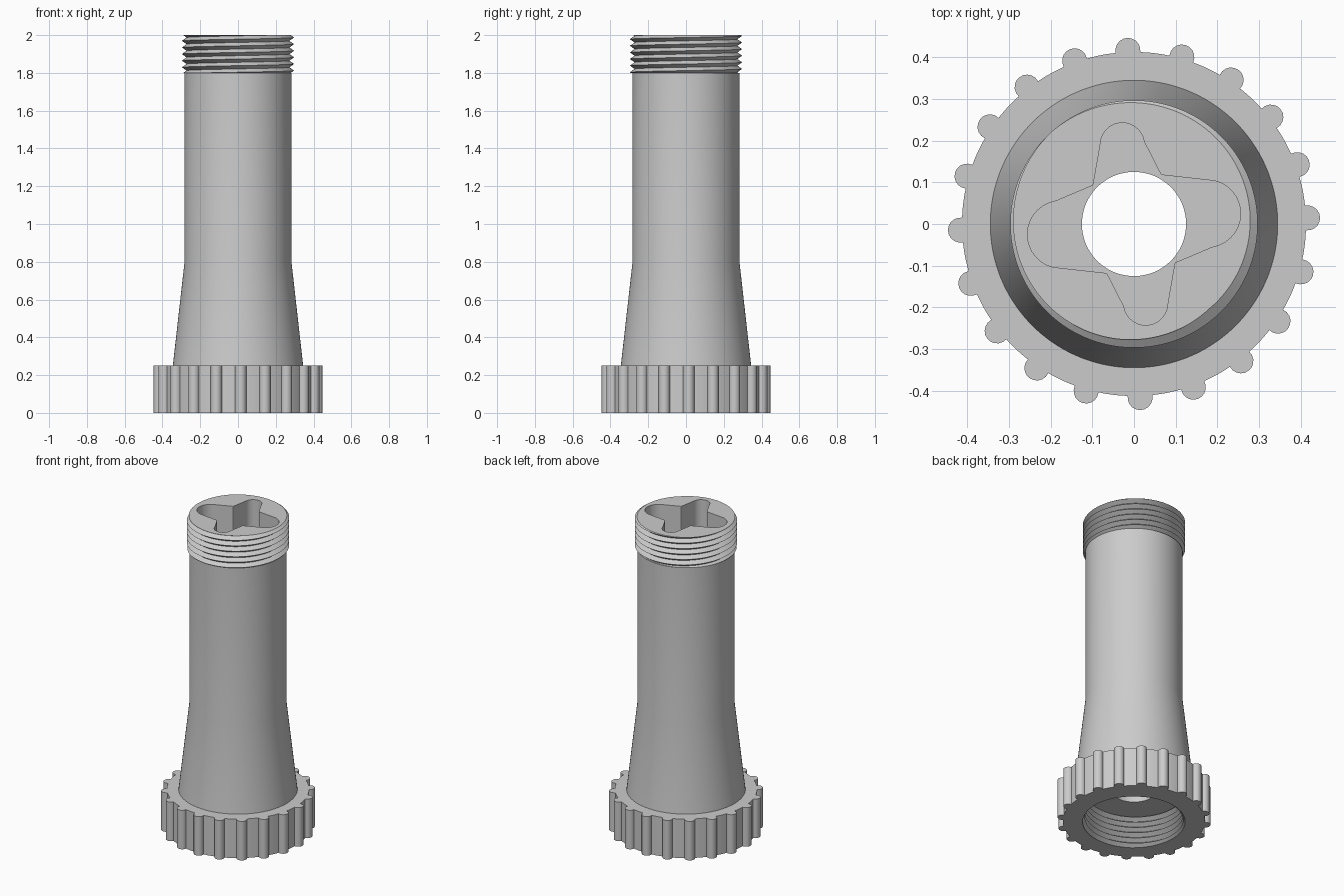
import bpy, bmesh
from math import sin, cos, tau, radians, ceil
from mathutils import Vector
from mathutils.geometry import intersect_line_line_2d

if "Cube" in bpy.data.objects:
    bpy.data.objects.remove(bpy.data.objects["Cube"])

KNOBS, PER_KNOB = 20, 16
N = KNOBS * PER_KNOB
ARC = 10                                   # segments in each knob's arc
START = radians(2) - ARC / 2 * tau / N
PITCH = 0.035

grey = bpy.data.materials.new("light grey plastic")
grey.use_nodes = True
colour = (0.6, 0.6, 0.6, 1)
grey.diffuse_color = colour
grey.node_tree.nodes["Principled BSDF"].inputs["Base Color"].default_value = colour


def angle(i):
    return START + i * tau / N


def polar(r, a, z):
    return Vector((r * cos(a), r * sin(a), z))


def circle(r, z):
    return [polar(r, angle(i), z) for i in range(N + 1)]


def at_height(outline, z):
    return [Vector((p.x, p.y, z)) for p in outline]


def skin(name, rings):
    """Join successive rings of points with faces and weld the seam."""
    bm = bmesh.new()
    rows = [[bm.verts.new(p) for p in ring] for ring in rings]
    for low, high in zip(rows, rows[1:]):
        for i in range(N):
            bm.faces.new((low[i], low[i + 1], high[i + 1], high[i]))
    bmesh.ops.remove_doubles(bm, verts=bm.verts, dist=1e-5)
    mesh = bpy.data.meshes.new(name)
    bm.to_mesh(mesh)
    bm.free()
    mesh.materials.append(grey)
    ob = bpy.data.objects.new(name, mesh)
    bpy.context.collection.objects.link(ob)
    bpy.ops.object.select_all(action='DESELECT')
    ob.select_set(True)
    bpy.context.view_layer.objects.active = ob
    bpy.ops.object.shade_smooth_by_angle(angle=radians(30))
    return ob


def thread(low, high, root, crest, phase):
    """Rows of a helical V thread, trimmed flat at both ends."""
    rows = []
    for j in range(2 * (ceil((high - low) / PITCH) + 3)):
        row = []
        for i in range(N + 1):
            z = low + (j / 2 + i / N - 1 - phase) * PITCH
            z = min(max(z, low), high)
            turn = ((z - low) / PITCH - i / N + phase) % 1
            r = root + (crest - root) * (1 - abs(2 * turn - 1))
            row.append(polar(r, angle(i), z))
        rows.append(row)
    return rows


def arc(cx, cy, r, first, last, steps=14):
    return [Vector((cx + r * cos(radians(first + (last - first) * k / steps)),
                    cy + r * sin(radians(first + (last - first) * k / steps))))
            for k in range(steps + 1)]


def knurl_outline(disc=0.413, centre=0.417, r=0.03):
    """Disc edge with round knobs spaced around it."""
    points = []
    for k in range(KNOBS):
        mid = radians(2) + k * tau / KNOBS
        hub = polar(centre, mid, 0)
        for s in range(ARC + 1):
            points.append(hub + polar(r, mid + radians(-100 + 200 * s / ARC), 0))
        edge = r / centre
        gap = tau / KNOBS - 2 * edge
        rest = PER_KNOB - ARC
        for s in range(1, rest):
            points.append(polar(disc, mid + edge + gap * s / rest, 0))
    return points + points[:1]


def cross_outline():
    """Four-lobed socket, sampled along the ray of every column."""
    half = [Vector((0.098, -0.093))] + arc(0.175, 0.025, 0.081, -81, 76)
    half += [Vector((0.065, 0.118))] + arc(-0.028, 0.19, 0.053, 8, 180)
    outline = half + [-p for p in half]
    points = []
    for i in range(N + 1):
        ray = polar(1, angle(i), 0).to_2d()
        hits = [intersect_line_line_2d(Vector((0, 0)), ray, a, b)
                for a, b in zip(outline, outline[1:] + outline[:1])]
        points.append(max((h for h in hits if h), key=lambda h: h.length))
    return points


knurl = knurl_outline()
cross = cross_outline()

# Grip collar at the foot
skin("knurled_collar", [circle(0.31, 0), at_height(knurl, 0),
                        at_height(knurl, 0.25), circle(0.345, 0.25)])

# Flared foot and straight tube
skin("shaft", [circle(0.345, 0.25), circle(0.283, 0.8), circle(0.283, 1.8)])

# Male thread with its flat top
skin("threaded_neck", [circle(0.283, 1.8)]
     + thread(1.8, 2.0, 0.272, 0.297, 0.16) + [at_height(cross, 2.0)])

# Lobed recess in the top
skin("drive_socket", [at_height(cross, 2.0), at_height(cross, 1.8),
                      circle(0.125, 1.8)])

# Through hole and ceiling of the lower recess
skin("centre_bore", [circle(0.125, 1.8), circle(0.125, 0.2), circle(0.31, 0.2)])

# Female thread inside the collar
skin("threaded_recess", [circle(0.31, 0.2)]
     + thread(0, 0.2, 0.285, 0.31, 0.16)[::-1] + [circle(0.31, 0)])
